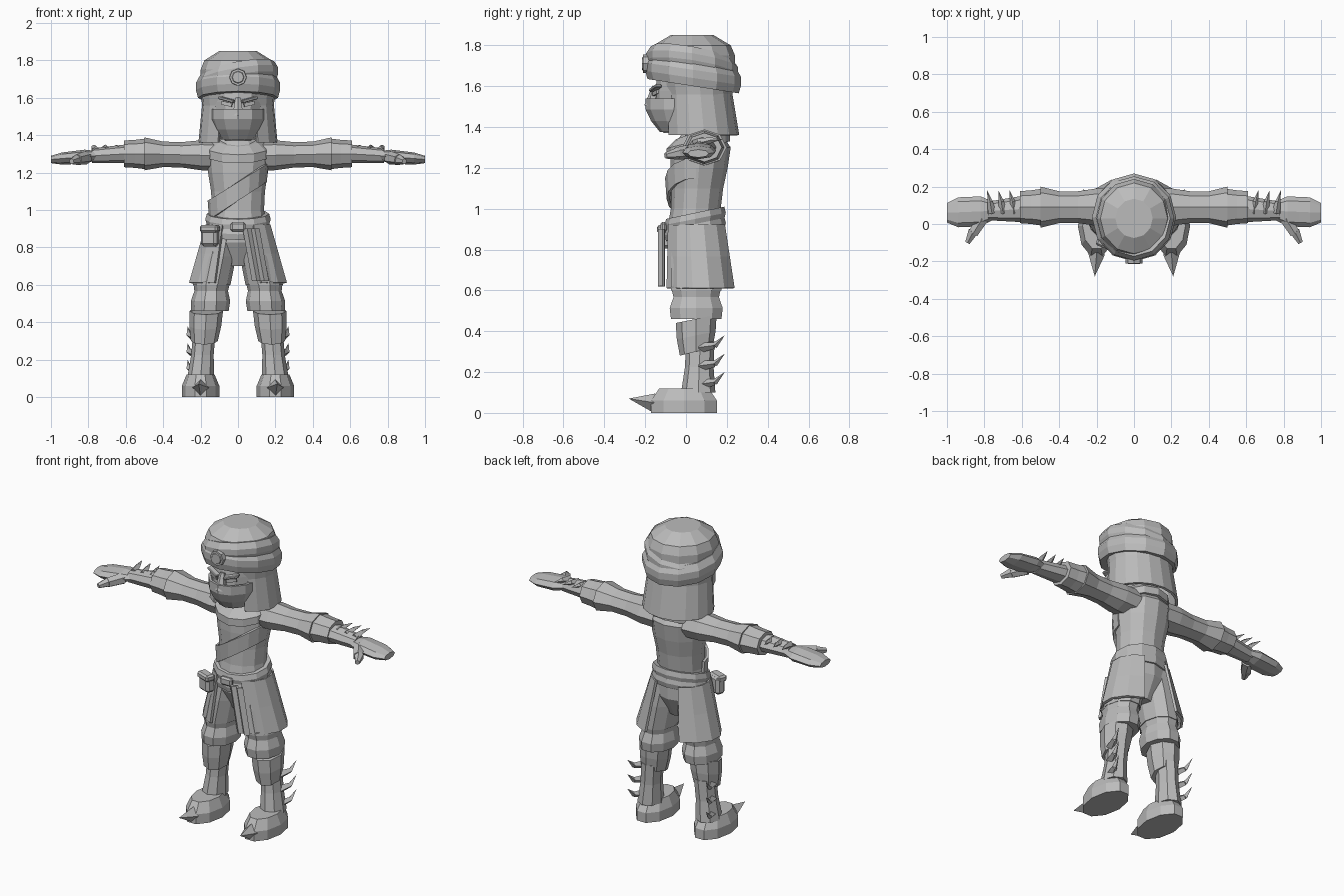
import bpy, bmesh, math
from mathutils import Vector, Matrix, Euler

cube = bpy.data.objects.get("Cube")
if cube:
    bpy.data.objects.remove(cube, do_unlink=True)

# One plain material for the whole figure
grey = bpy.data.materials.new("plain grey")
grey.use_nodes = True
grey.diffuse_color = (.5, .5, .5, 1)
shader = grey.node_tree.nodes["Principled BSDF"]
shader.inputs["Base Color"].default_value = grey.diffuse_color
shader.inputs["Roughness"].default_value = .9


def finish(name, bm, mirror=False, sheet=False):
    bmesh.ops.recalc_face_normals(bm, faces=bm.faces)
    mesh = bpy.data.meshes.new(name)
    bm.to_mesh(mesh)
    bm.free()
    mesh.materials.append(grey)
    obj = bpy.data.objects.new(name, mesh)
    bpy.context.collection.objects.link(obj)
    if sheet:
        solid = obj.modifiers.new("thickness", 'SOLIDIFY')
        solid.thickness = .015
        solid.offset = 0
    if mirror:
        obj.modifiers.new("mirror", 'MIRROR').use_mirror_merge = False


def skin(name, rows, closed, mirror=False):
    """Join rows of points into a capped tube, or into an open cloth sheet."""
    bm = bmesh.new()
    grid = [[bm.verts.new(point) for point in row] for row in rows]
    count = len(grid[0])
    for below, above in zip(grid, grid[1:]):
        for i in range(count if closed else count - 1):
            j = (i + 1) % count
            bm.faces.new((below[i], below[j], above[j], above[i]))
    if closed:
        bm.faces.new(grid[0])
        bm.faces.new(grid[-1])
    finish(name, bm, mirror, sheet=not closed)


def tube(name, start, end, radii, end_radii=None, swell=(1, 1), tilt=(0, 0),
         arc=(0, 360), sides=12, mirror=False):
    """Evenly spaced rings from start to end, each scaled by its swell."""
    start, end, radii = Vector(start), Vector(end), Vector(radii)
    end_radii = Vector(end_radii) if end_radii else radii
    first, last = map(math.radians, arc)
    closed = arc == (0, 360)
    angles = [first + (last - first) * i / sides
              for i in range(sides if closed else sides + 1)]
    across = abs(end.x - start.x) > abs(end.z - start.z)
    rows = []
    for i, scale in enumerate(swell):
        along = i / (len(swell) - 1)
        centre = start.lerp(end, along)
        wide, deep = radii.lerp(end_radii, along) * scale
        row = []
        for angle in angles:
            c, s = math.cos(angle), math.sin(angle)
            if across:
                offset = Vector((0, wide * c, deep * s))
            else:
                offset = Vector((wide * c, deep * s, tilt[0] * c + tilt[1] * s))
            row.append(centre + offset)
        rows.append(row)
    skin(name, rows, closed, mirror)


def taper(name, base, tip, base_radius, tip_radius=0, sides=4, mirror=True):
    base, tip = Vector(base), Vector(tip)
    axis = tip - base
    turn = axis.to_track_quat('Z', 'Y').to_matrix().to_4x4()
    bm = bmesh.new()
    bmesh.ops.create_cone(bm, cap_ends=True, segments=sides, radius1=base_radius,
                          radius2=tip_radius, depth=axis.length,
                          matrix=Matrix.Translation((base + tip) / 2) @ turn)
    finish(name, bm, mirror)


def claw(name, base, bend, hook, radius):
    """A spike with one bend, mirrored to the other side."""
    elbow = Vector(base) + Vector(bend)
    taper(name + "_root", base, elbow, radius, radius * .6)
    taper(name + "_tip", elbow, elbow + Vector(hook), radius * .6)


def box(name, centre, size, turn=(0, 0, 0), mirror=False, bevel=0):
    bm = bmesh.new()
    bmesh.ops.create_cube(bm, size=1, matrix=Matrix.LocRotScale(
        Vector(centre), Euler(turn), Vector(size)))
    if bevel:
        bmesh.ops.bevel(bm, geom=bm.edges[:], offset=bevel, segments=1, affect='EDGES')
    finish(name, bm, mirror)


# Boots, shin guards and baggy trousers
tube("boot_feet", start=(.2, -.01, 0), end=(.2, -.01, .12), radii=(.1, .17),
     swell=(1, 1, .75), sides=10, mirror=True)
tube("boot_ankles", start=(.2, .06, .1), end=(.18, .07, .35), radii=(.06, .07),
     swell=(1.2, 1, 1), sides=8, mirror=True)
tube("shin_guards", start=(.18, .05, .3), end=(.17, .05, .46), radii=(.09, .1),
     swell=(.8, .95, 1), tilt=(0, .02), sides=8, mirror=True)
tube("trouser_cuffs", start=(.15, .05, .46), end=(.14, .05, .62), radii=(.1, .13),
     swell=(1, 1.05, .9, 1), sides=10, mirror=True)
tube("trouser_legs", start=(.14, .05, .6), end=(.08, .05, .9), radii=(.1, .13),
     swell=(1, 1, .9), sides=10, mirror=True)
tube("trouser_seat", start=(0, .05, .7), end=(0, .05, .95), radii=(.15, .13),
     swell=(.5, 1, 1))

# Torso with scarf and slanted chest wrap
tube("torso", start=(0, .04, .9), end=(0, .08, 1.4), radii=(.16, .14),
     swell=(.95, .87, .9, 1, 1.05, .5))
tube("chest_wrap", start=(0, .05, 1.05), end=(0, .05, 1.15), radii=(.155, .145),
     swell=(.95, 1), tilt=(.1, 0), arc=(180, 360), sides=8)
tube("neck_scarf", start=(0, .06, 1.29), end=(0, .06, 1.38), radii=(.17, .155),
     swell=(1, 1, .7), tilt=(0, .04))

# Belts, open side skirts, pouch and hanging cloth
for name, height in (("hip_belt", .87), ("waist_belt", .92)):
    tube(name, start=(0, .045, height), end=(0, .045, height + .06),
         radii=(.175, .15), swell=(.95, 1, .95), tilt=(0, .03))
tube("side_skirts", start=(0, .07, .61), end=(0, .05, .92), radii=(.26, .18),
     end_radii=(.17, .15), swell=(1, 1, 1), arc=(-62, 64), sides=5, mirror=True)
box("belt_pouch", centre=(-.15, -.09, .86), size=(.09, .06, .11),
    turn=(0, 0, -.35), bevel=.015)
box("pouch_flap", centre=(-.15, -.1, .9), size=(.1, .06, .04),
    turn=(0, 0, -.35), bevel=.01)
box("belt_buckle", centre=(0, -.11, .91), size=(.08, .03, .05), bevel=.01)
skin("hanging_cloth", [[(.03 + .05 * drop + .02 * fold, -.11 - .02 * (fold % 2),
                         .9 - .28 * drop) for fold in range(5)]
                       for drop in (0, .5, 1)], closed=False)

# Sleeves, cuffs, forearms and hands
tube("sleeves", start=(.1, .09, 1.29), end=(.5, .09, 1.3), radii=(.1, .08),
     swell=(1, 1, .85, .85, 1.1), sides=8, mirror=True)
tube("cuffs", start=(.49, .09, 1.3), end=(.61, .09, 1.3), radii=(.09, .075),
     swell=(1.1, 1, .95), sides=8, mirror=True)
tube("forearms", start=(.6, .08, 1.3), end=(.78, .07, 1.29), radii=(.07, .05),
     end_radii=(.05, .04), sides=8, mirror=True)
tube("hands", start=(.76, .07, 1.29), end=(1, .06, 1.27), radii=(.08, .04),
     end_radii=(.08, .03), swell=(.65, 1, 1, 1, .65), sides=8, mirror=True)
taper("thumb_roots", (.81, .03, 1.28), (.86, -.05, 1.27), .036, .03, sides=6)
taper("thumb_tips", (.86, -.04, 1.27), (.89, -.1, 1.26), .03, .015, sides=6)

# Claws on toes, shins and forearms
taper("toe_claws", (.2, -.16, .05), (.21, -.28, .07), .045)
for step in range(3):
    claw("shin_spike", base=(.23, .07, .14 + .09 * step), bend=(.03, .07, .01),
         hook=(.01, .05, .05), radius=.026)
    claw("forearm_spike", base=(.64 + .06 * step, .06, 1.32), bend=(.01, .06, .015),
         hook=(.015, .06, .005), radius=.024)

# Head with nose, eyes, brows and face mask, draped by a veil
tube("head", start=(0, -.03, 1.37), end=(0, .03, 1.68), radii=(.14, .16),
     swell=(.5, .9, 1, 1.05))
tube("face_mask", start=(0, -.02, 1.38), end=(0, -.02, 1.54), radii=(.14, .17),
     swell=(.6, .85, 1, 1), arc=(180, 360), sides=6)
taper("nose_bridge", (0, -.17, 1.5), (0, -.15, 1.6), .035, .015, sides=6, mirror=False)
box("eyes", centre=(.06, -.15, 1.567), size=(.06, .009, .02),
    turn=(0, -.2, .36), mirror=True)
box("brows", centre=(.06, -.15, 1.59), size=(.09, .035, .016),
    turn=(0, -.25, .36), mirror=True, bevel=.004)
tube("head_veil", start=(0, .075, 1.36), end=(0, .05, 1.66), radii=(.195, .17),
     swell=(1.05, 1, .95, 1), arc=(-60, 240), sides=14)

# Turban: crown, two crossing wraps and a forehead medallion
tube("turban_crown", start=(0, .03, 1.65), end=(0, .03, 1.85), radii=(.2, .21),
     swell=(1, 1, 1, .9, .5))
tube("lower_wrap", start=(0, .035, 1.6), end=(0, .035, 1.72), radii=(.225, .235),
     swell=(.95, 1, 1, .9), tilt=(0, -.035))
tube("upper_wrap", start=(0, .03, 1.66), end=(0, .03, 1.76), radii=(.215, .225),
     swell=(.95, 1, 1, .9), tilt=(.035, -.035))
taper("medallion_rim", (0, -.17, 1.71), (0, -.21, 1.71), .048, .045, sides=8, mirror=False)
taper("medallion_gem", (0, -.2, 1.71), (0, -.215, 1.71), .04, .03, sides=8, mirror=False)
